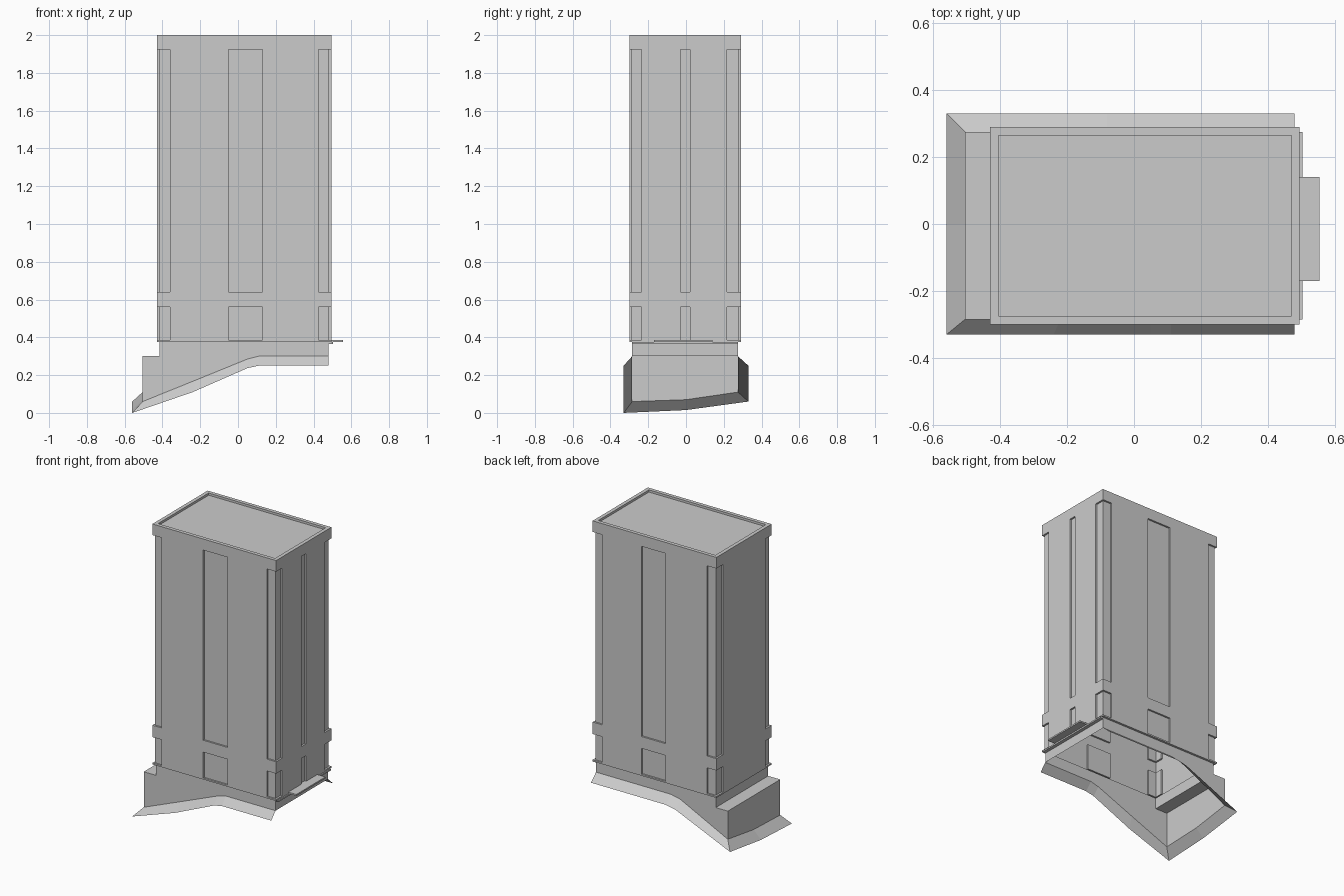
import bpy, bmesh

if "Cube" in bpy.data.objects:
    bpy.data.objects.remove(bpy.data.objects["Cube"])

# One flat colour for the whole model
grey = bpy.data.materials.new("plain_grey")
grey.diffuse_color = (0.6, 0.6, 0.6, 1)
grey.use_nodes = True
grey.node_tree.nodes["Principled BSDF"].inputs["Base Color"].default_value = grey.diffuse_color


class Shell:
    """Open surface made by lofting point rows from top to bottom."""

    def __init__(self):
        self.bm = bmesh.new()
        self.cache = {}

    def vert(self, p):
        key = tuple(round(c, 4) for c in p)
        if key not in self.cache:
            self.cache[key] = self.bm.verts.new(key)
        return self.cache[key]

    def face(self, pts):
        vs = list(dict.fromkeys(self.vert(p) for p in pts))
        if len(vs) > 2:
            self.bm.faces.new(vs)

    def loft(self, upper, lower, closed=True):
        n = len(upper)
        for i in range(n if closed else n - 1):
            j = (i + 1) % n
            self.face([upper[i], lower[i], lower[j], upper[j]])

    def finish(self, name):
        mesh = bpy.data.meshes.new(name)
        self.bm.to_mesh(mesh)
        self.bm.free()
        mesh.materials.append(grey)
        obj = bpy.data.objects.new(name, mesh)
        bpy.context.collection.objects.link(obj)
        return obj


def outline(z, d=0.0, e=0.0):
    """Tower plan at height z: d is the panel recess depth, e insets the whole plan."""
    x0, x1, y0, y1 = -0.43 + e, 0.495 - e, -0.30 + e, 0.29 - e
    xa, xb, ya, yb = -0.36, 0.425, -0.235, 0.218
    p = [(x0, ya), (x0 + d, ya), (x0 + d, y0 + d), (xa, y0 + d), (xa, y0)]      # front left corner
    p += [(-0.05, y0), (-0.05, y0 + d), (0.13, y0 + d), (0.13, y0)]             # front middle
    p += [(xb, y0), (xb, y0 + d), (x1 - d, y0 + d), (x1 - d, ya), (x1, ya)]     # front right corner
    p += [(x1, -0.03), (x1 - d, -0.03), (x1 - d, 0.02), (x1, 0.02)]             # right middle
    p += [(x1, yb), (x1 - d, yb), (x1 - d, y1 - d), (xb, y1 - d), (xb, y1)]     # back right corner
    p += [(0.13, y1), (0.13, y1 - d), (-0.05, y1 - d), (-0.05, y1)]             # back middle
    p += [(xa, y1), (xa, y1 - d), (x0 + d, y1 - d), (x0 + d, yb), (x0, yb)]     # back left corner
    return [(x, y, z) for x, y in p]


# Tower: sunken roof, rim, two storeys of recessed panels, set-back foot
D = 0.012
rings = [outline(1.985, 0, 0.025), outline(2.0, 0, 0.025), outline(2.0)]
for top, bottom in ((1.925, 0.64), (0.56, 0.385)):
    rings += [outline(top), outline(top, D), outline(bottom, D), outline(bottom)]
rings += [outline(0.375), outline(0.375, 0, 0.015), outline(0.30, 0, 0.015)]
tower = Shell()
tower.face(rings[0])
for a, b in zip(rings, rings[1:]):
    tower.loft(a, b)
tower.finish("tower")

# Foundation walls and flared skirt following the slope (open on the right end)
inner = [(-0.505, 0.275, 0.11), (-0.505, 0, 0.07), (-0.505, -0.285, 0.06),
         (-0.22, -0.285, 0.175), (0.05, -0.285, 0.285), (0.11, -0.285, 0.30),
         (0.48, -0.285, 0.30)]
outer = [(-0.56, 0.33, 0.06), (-0.56, 0, 0.015), (-0.56, -0.33, 0.0),
         (-0.24, -0.33, 0.11), (0.05, -0.33, 0.237), (0.11, -0.33, 0.25),
         (0.48, -0.33, 0.25)]
back_in = [(0.48, 0.275, 0.30), (-0.08, 0.275, 0.30), (-0.15, 0.275, 0.285)]
back_out = [(0.48, 0.33, 0.25), (-0.08, 0.33, 0.25), (-0.15, 0.33, 0.237)]
inner, outer = back_in + inner, back_out + outer
top = [(x, y, 0.30) for x, y, z in inner]
base = Shell()
base.loft(top, inner, closed=False)
base.loft(inner, outer, closed=False)
# step on the left
base.face([(-0.505, 0.275, 0.30), (-0.505, 0, 0.30), (-0.505, -0.285, 0.30),
           (-0.415, -0.285, 0.30), (-0.415, 0.275, 0.30)])
base.finish("foundation")


def slab(name, x0, x1, y0, y1, z0, z1):
    s = Shell()
    lo, hi = ([(x0, y0, z), (x1, y0, z), (x1, y1, z), (x0, y1, z)] for z in (z0, z1))
    s.loft(hi, lo)
    s.face(hi)
    s.face(lo[::-1])
    return s.finish(name)


# Thin ledge and entrance canopy on the right side
slab("ledge", 0.48, 0.503, -0.285, 0.275, 0.365, 0.375)
slab("canopy", 0.48, 0.555, -0.17, 0.14, 0.376, 0.386)
